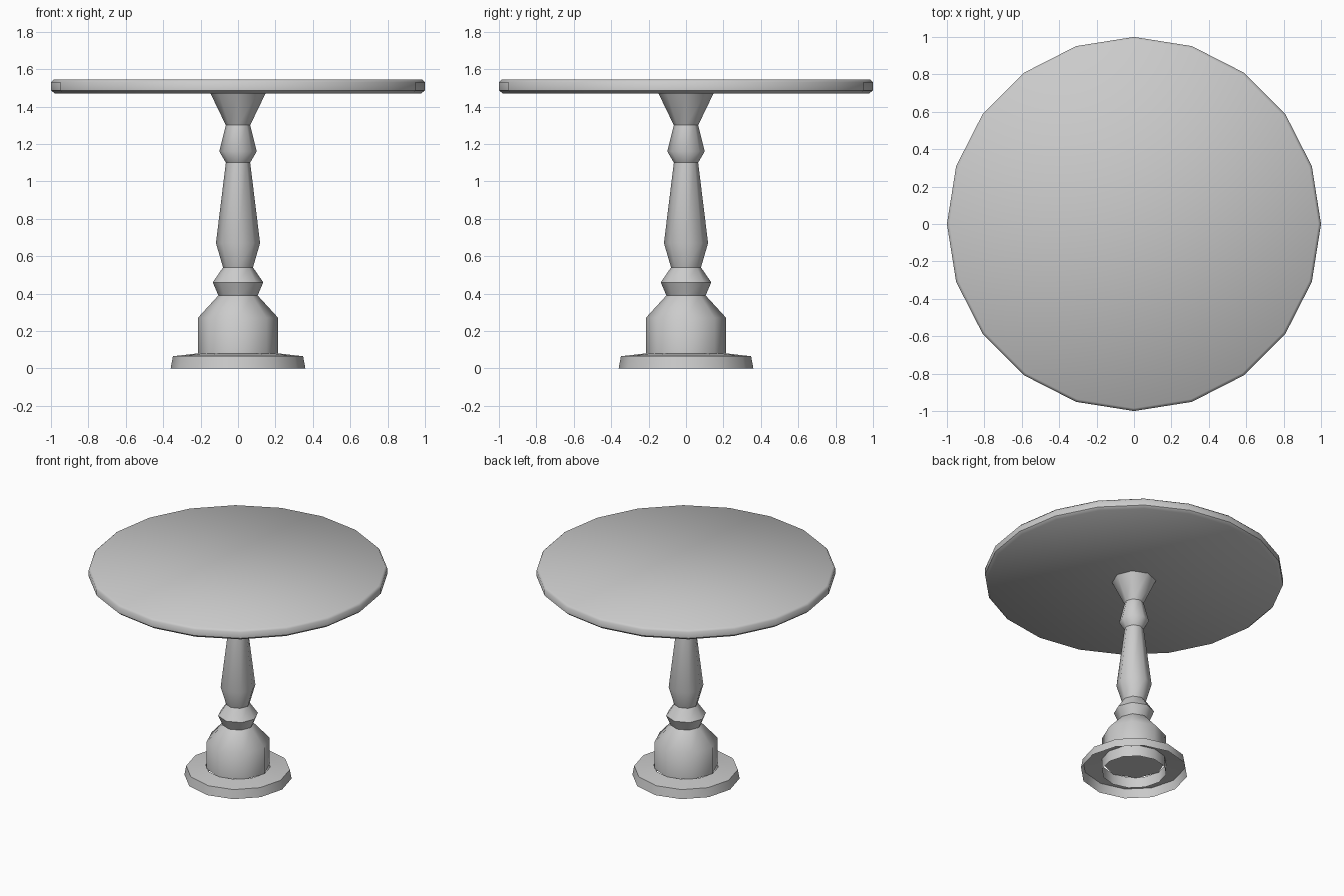
import bpy, bmesh
from math import cos, sin, radians, tau

if "Cube" in bpy.data.objects:
    bpy.data.objects.remove(bpy.data.objects["Cube"])


def lathe(name, profile, sides, cap_bottom=True, cap_top=True, smooth=47):
    """Revolve (radius, z) points around z with the given number of sides."""
    bm = bmesh.new()
    rings = [[bm.verts.new((r * cos(tau * i / sides), r * sin(tau * i / sides), z))
              for i in range(sides)] for r, z in profile]
    for a, b in zip(rings, rings[1:]):
        for i in range(sides):
            j = (i + 1) % sides
            bm.faces.new((a[i], a[j], b[j], b[i]))
    if cap_bottom:
        bm.faces.new(rings[0][::-1])
    if cap_top:
        bm.faces.new(rings[-1])
    mesh = bpy.data.meshes.new(name)
    bm.to_mesh(mesh)
    bm.free()
    ob = bpy.data.objects.new(name, mesh)
    bpy.context.collection.objects.link(ob)
    bpy.ops.object.select_all(action='DESELECT')
    ob.select_set(True)
    bpy.context.view_layer.objects.active = ob
    bpy.ops.object.shade_smooth_by_angle(angle=radians(smooth))
    return ob


# Round top with chamfered rim
lathe("table_top", [(0.98, 1.47), (1.0, 1.487), (1.0, 1.53), (0.985, 1.545)], 20)

# Turned column, built as stacked pieces with crisp joints
lathe("column_capital", [(0.065, 1.30), (0.148, 1.472)], 8)
lathe("upper_knob", [(0.065, 1.10), (0.10, 1.16), (0.065, 1.30)], 8)
lathe("column_shaft", [(0.08, 0.54), (0.118, 0.67), (0.065, 1.10)], 8)
lathe("lower_knob", [(0.105, 0.39), (0.135, 0.46), (0.08, 0.54)], 8)
lathe("pedestal", [(0.215, 0.075), (0.215, 0.27), (0.105, 0.39)], 8)

# Foot: open ring shell with an inner wall, hollow underneath
lathe("foot_ring", [(0.36, 0.0), (0.348, 0.065), (0.217, 0.08), (0.217, 0.0)], 12,
      cap_bottom=False, cap_top=False)
